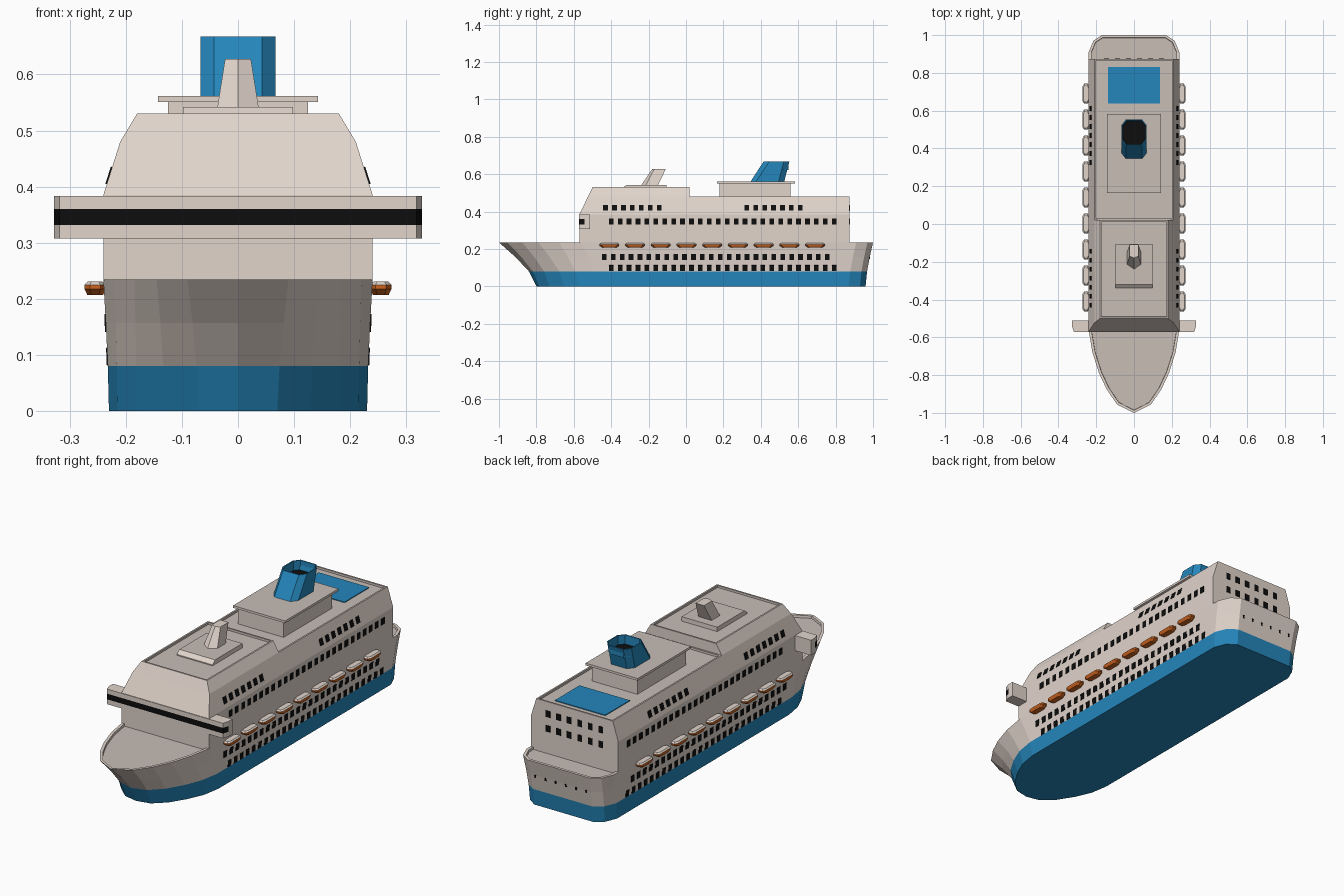
import bpy, bmesh
from mathutils import Vector

if "Cube" in bpy.data.objects:
    bpy.data.objects.remove(bpy.data.objects["Cube"])


def material(name, r, g, b):
    m = bpy.data.materials.new(name)
    m.diffuse_color = (r, g, b, 1)
    m.use_nodes = True
    m.node_tree.nodes["Principled BSDF"].inputs["Base Color"].default_value = m.diffuse_color
    return m


CREAM = material("cream_paint", 0.75, 0.66, 0.60)
DECK = material("deck_grey", 0.58, 0.51, 0.47)
BLUE = material("ship_blue", 0.018, 0.24, 0.50)
ORANGE = material("boat_orange", 0.62, 0.13, 0.015)
BLACK = material("window_black", 0.004, 0.004, 0.004)


def loft(name, rings, mats, rule=None, recess=None):
    """Skin a stack of rings; rule picks a material per face,
    recess=(rim width, depth, material) sinks the top face."""
    bm = bmesh.new()
    vs = [[bm.verts.new(p) for p in ring] for ring in rings]
    n = len(rings[0])
    for a, b in zip(vs, vs[1:]):
        for i in range(n):
            j = (i + 1) % n
            bm.faces.new((a[i], a[j], b[j], b[i]))
    bm.faces.new(vs[0][::-1])
    top = bm.faces.new(vs[-1])
    bmesh.ops.recalc_face_normals(bm, faces=bm.faces[:])
    bm.normal_update()
    if rule:
        for f in bm.faces:
            f.material_index = rule(f.calc_center_median(), f.normal)
    if recess:
        rim, depth, index = recess
        bmesh.ops.inset_region(bm, faces=[top], thickness=rim)
        bmesh.ops.inset_region(bm, faces=[top], thickness=0.001)
        bmesh.ops.translate(bm, verts=top.verts[:], vec=(0, 0, -depth))
        top.material_index = index
    me = bpy.data.meshes.new(name)
    bm.to_mesh(me)
    bm.free()
    for m in mats:
        me.materials.append(m)
    ob = bpy.data.objects.new(name, me)
    bpy.context.collection.objects.link(ob)
    return ob


def rect(w, y0, y1, z):
    return [(-w, y0, z), (w, y0, z), (w, y1, z), (-w, y1, z)]


def mirror_ring(half, z):
    """Close a right-hand outline with its mirror image."""
    left = [(-x, y) for x, y in reversed(half) if x > 0]
    return [(x, y, z) for x, y in half + left]


def top_is_deck(c, n):
    return 1 if n.z > 0.9 else 0


# Hull: blend from the keel outline to the flared deck outline
keel = [(0, -0.80), (0.07, -0.785), (0.13, -0.73), (0.18, -0.65), (0.215, -0.57),
        (0.23, -0.48), (0.23, 0.87), (0.205, 0.93), (0.16, 0.96)]
rail = [(0, -1.0), (0.09, -0.955), (0.145, -0.875), (0.185, -0.79), (0.22, -0.68),
        (0.24, -0.56), (0.24, 0.91), (0.215, 0.97), (0.17, 1.0)]


def hull_ring(z, t):
    return mirror_ring([(a + (c - a) * t, b + (d - b) * t)
                        for (a, b), (c, d) in zip(keel, rail)], z)


loft("hull", [hull_ring(0, 0), hull_ring(0.08, 0.2), hull_ring(0.157, 0.56), hull_ring(0.235, 1)],
     [CREAM, BLUE, DECK], lambda c, n: 1 if c.z < 0.08 else 0, (0.014, 0.012, 2))

# Superstructure: tall front block with raked face, lower rear block
loft("front_superstructure",
     [rect(0.225, -0.57, 0.02, 0.215), rect(0.24, -0.57, 0.02, 0.235),
      rect(0.24, -0.57, 0.02, 0.385), rect(0.21, -0.524, 0.02, 0.48),
      rect(0.18, -0.50, 0.02, 0.53)], [CREAM, DECK], top_is_deck, (0.012, 0.01, 1))
loft("rear_superstructure",
     [rect(0.225, 0.02, 0.874, 0.215), rect(0.24, 0.02, 0.874, 0.235),
      rect(0.24, 0.02, 0.874, 0.385), rect(0.21, 0.02, 0.874, 0.48)],
     [CREAM, DECK], top_is_deck, (0.012, 0.01, 1))

# Bridge with wings, black glass band round the front
wing = [(0.318, -0.573), (0.328, -0.543), (0.328, -0.512)]
loft("bridge", [mirror_ring(wing, z) for z in (0.308, 0.332, 0.36, 0.383)], [CREAM, BLACK],
     lambda c, n: 1 if 0.332 < c.z < 0.36 and n.y < -0.1 else 0)

# Funnel house with overhanging roof
loft("funnel_house", [rect(0.125, 0.18, 0.56, 0.465), rect(0.125, 0.18, 0.56, 0.553)], [CREAM])
loft("funnel_house_roof", [rect(0.143, 0.165, 0.583, 0.551), rect(0.143, 0.165, 0.583, 0.562)],
     [CREAM, DECK], top_is_deck)


# Raked funnel, open at the top
def funnel_ring(y0, y1, z):
    return mirror_ring([(0.043, y0), (0.067, y0 + 0.03), (0.067, y1 - 0.03), (0.043, y1)], z)


loft("funnel", [funnel_ring(0.345, 0.525, 0.56), funnel_ring(0.415, 0.553, 0.668)],
     [BLUE, BLACK], None, (0.006, 0.045, 1))

# Pool on the rear roof
loft("pool", [rect(0.138, 0.638, 0.83, 0.467), rect(0.138, 0.638, 0.83, 0.474)], [BLUE])

# Mast and its base
loft("mast_base", [rect(0.098, -0.34, -0.105, 0.515), rect(0.098, -0.34, -0.105, 0.525),
                   rect(0.098, -0.32, -0.105, 0.542)], [CREAM, DECK], top_is_deck)
loft("mast", [mirror_ring([(0, -0.24), (0.037, -0.215), (0.037, -0.15)], 0.54),
              mirror_ring([(0, -0.18), (0.023, -0.17), (0.023, -0.108)], 0.628)], [CREAM])


# Lifeboats, nine on each side
def boat_ring(cx, cy, w, l, z):
    pts = [(-w, -l * 0.72), (-w * 0.5, -l), (w * 0.5, -l), (w, -l * 0.72),
           (w, l * 0.72), (w * 0.5, l), (-w * 0.5, l), (-w, l * 0.72)]
    return [(cx + x, cy + y, z) for x, y in pts]


for side in (-1, 1):
    label = "right" if side > 0 else "left"
    for i in range(9):
        cx, cy = side * 0.2545, -0.41 + i * 0.1375
        loft(f"lifeboat_{label}_{i + 1}",
             [boat_ring(cx, cy, 0.014, 0.037, 0.207), boat_ring(cx, cy, 0.019, 0.053, 0.218),
              boat_ring(cx, cy, 0.019, 0.053, 0.225), boat_ring(cx, cy, 0.013, 0.045, 0.231)],
             [ORANGE, CREAM], lambda c, n: 1 if c.z > 0.2255 else 0)


# Windows: one object per row, made of thin plates
def window_row(name, centres, size, normal):
    bm = bmesh.new()
    n = Vector(normal).normalized()
    across = Vector((0, 0, 1)).cross(n).normalized()
    up = n.cross(across)
    w, h, d = size[0] / 2, size[1] / 2, 0.002
    for c in centres:
        c = Vector(c)
        v = [bm.verts.new(c + across * a * w + up * b * h + n * k * d)
             for k in (-1, 1) for a, b in ((-1, -1), (1, -1), (1, 1), (-1, 1))]
        for q in ((0, 3, 2, 1), (4, 5, 6, 7), (0, 1, 5, 4), (1, 2, 6, 5), (2, 3, 7, 6), (3, 0, 4, 7)):
            bm.faces.new([v[i] for i in q])
    me = bpy.data.meshes.new(name)
    bm.to_mesh(me)
    bm.free()
    me.materials.append(BLACK)
    bpy.context.collection.objects.link(bpy.data.objects.new(name, me))


step = 0.0477
for s, label in ((-1, "left"), (1, "right")):
    rows = [("lower_hull", 0.2325, 0.097, -0.40, 26, -0.04),
            ("upper_hull", 0.2357, 0.157, -0.437, 26, -0.04),
            ("main_deck", 0.24, 0.347, -0.40, 26, 0),
            ("top_front", 0.2295, 0.42, -0.43, 7, 0.316),
            ("top_rear", 0.2295, 0.42, 0.325, 7, 0.316)]
    for name, x, z, y0, count, tilt in rows:
        window_row(f"{name}_windows_{label}",
                   [(s * x, y0 + i * step, z) for i in range(count)], (0.025, 0.032), (s, 0, tilt))

# Stern windows and transom portholes
for z, name in ((0.42, "upper"), (0.347, "lower")):
    window_row(f"stern_{name}_windows", [(-0.145 + i * 0.058, 0.874, z) for i in range(6)],
               (0.025, 0.032), (0, 1, 0))
window_row("transom_portholes", [(-0.14 + i * 0.056, 0.9815, 0.153) for i in range(6)],
           (0.009, 0.015), (0, 1, -0.2))
